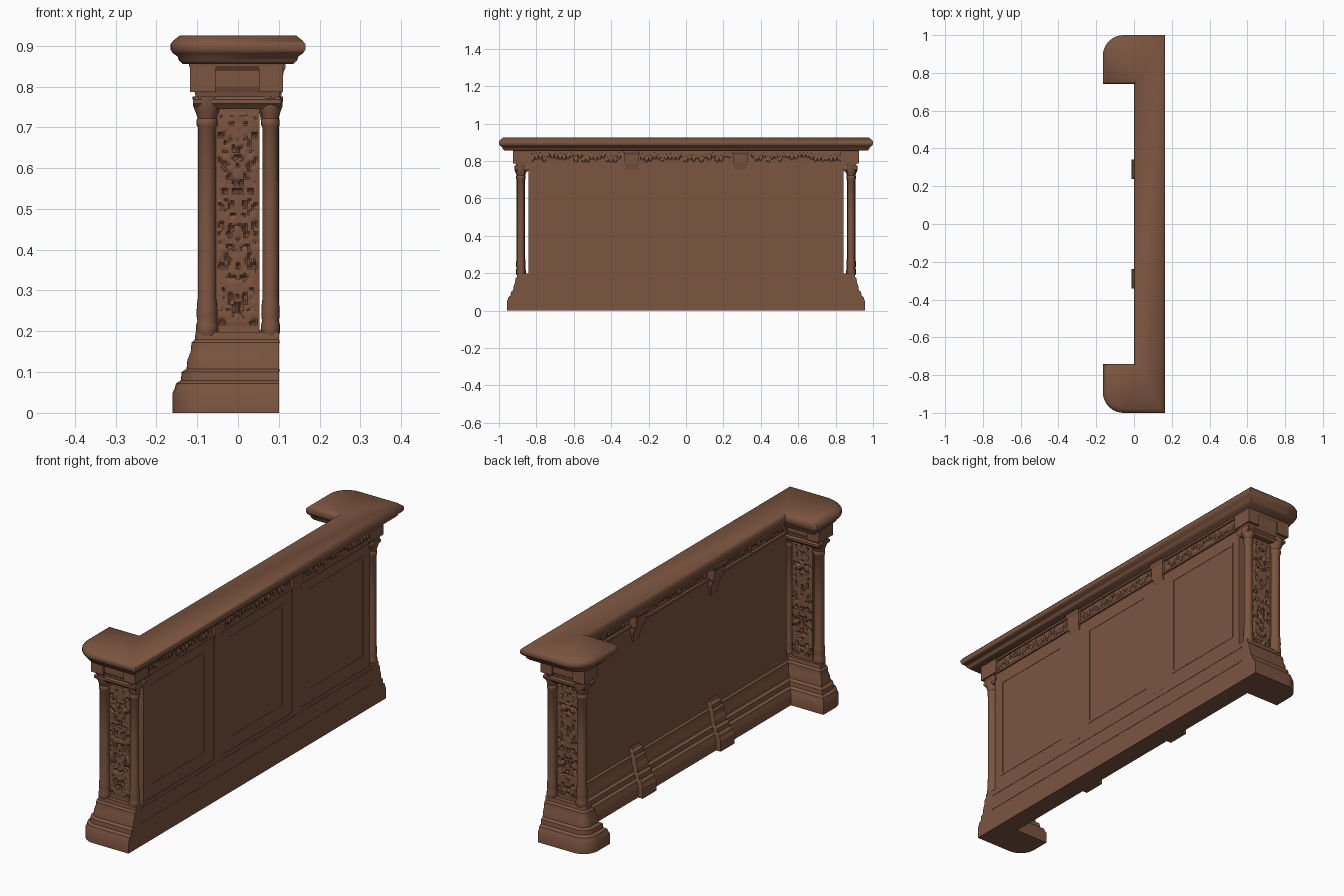
import bpy, bmesh, math, random
from mathutils import Vector, noise

if "Cube" in bpy.data.objects:
    bpy.data.objects.remove(bpy.data.objects["Cube"])

random.seed(4)
wood = bpy.data.materials.new("brown wood")
wood.diffuse_color = (0.2, 0.09, 0.051, 1)
wood.use_nodes = True
wood.node_tree.nodes["Principled BSDF"].inputs["Base Color"].default_value = wood.diffuse_color


def finish(name, bm, smooth=False, angle=35):
    bmesh.ops.recalc_face_normals(bm, faces=bm.faces[:])
    me = bpy.data.meshes.new(name)
    bm.to_mesh(me)
    bm.free()
    me.materials.append(wood)
    ob = bpy.data.objects.new(name, me)
    bpy.context.collection.objects.link(ob)
    if smooth:
        bpy.ops.object.select_all(action='DESELECT')
        ob.select_set(True)
        bpy.context.view_layer.objects.active = ob
        bpy.ops.object.shade_smooth_by_angle(angle=math.radians(angle))
    return ob


def loft(name, rings, smooth=False, angle=35):
    bm = bmesh.new()
    rows = [[bm.verts.new(p) for p in r] for r in rings]
    n = len(rows[0])
    for a, b in zip(rows, rows[1:]):
        for i in range(n):
            j = (i + 1) % n
            bm.faces.new((a[i], a[j], b[j], b[i]))
    caps = [bm.faces.new(rows[0]), bm.faces.new(rows[-1])]
    bmesh.ops.triangulate(bm, faces=caps)
    return finish(name, bm, smooth, angle)


def rect(x0, x1, y0, y1, z):
    return [(x0, y0, z), (x1, y0, z), (x1, y1, z), (x0, y1, z)]


def box(name, x0, x1, y0, y1, z0, z1):
    return loft(name, [rect(x0, x1, y0, y1, z0), rect(x0, x1, y0, y1, z1)])


def lathe(name, cx, cy, profile, n=16):
    return loft(name, [[(cx + r * math.cos(2 * math.pi * i / n),
                         cy + r * math.sin(2 * math.pi * i / n), z)
                        for i in range(n)] for r, z in profile], True)


def u_ring(z, x1, x0, xi, ye, yi, rad):
    """U-shaped plan with rounded outer corners on the -x side."""
    half = [(x1, ye)]
    for k in range(9):
        a = math.pi / 2 * (1 + k / 8)
        half.append((x0 + rad + rad * math.cos(a), ye - rad + rad * math.sin(a)))
    half += [(x0, yi), (xi, yi)]
    return [(x, y, z) for x, y in half] + [(x, -y, z) for x, y in reversed(half)]


# Counter top: U-shaped slab with moulded edge
top_profile = [(0.03, 0.855), (0.02, 0.864), (0.017, 0.874), (0.006, 0.881), (0.0, 0.89),
               (0.0, 0.904), (0.006, 0.912), (0.022, 0.925)]
loft("counter_top", [u_ring(z, 0.165 - d, -0.165 + d, d * 0.6, 1 - d, 0.74 + d * 0.6, 0.11 - d)
                     for d, z in top_profile], True, 55)

# Stepped plinth, flat on the +x side
base_profile = [(0, 0), (0, 0.05), (0.005, 0.06), (0.008, 0.072), (0.02, 0.08), (0.022, 0.1),
                (0.034, 0.108), (0.036, 0.13), (0.044, 0.15), (0.046, 0.172), (0.054, 0.18),
                (0.056, 0.198)]
loft("plinth", [u_ring(z, 0.1, -0.16 + d, 0.01 + d, 0.958 - d, 0.795 + d, 0.075 - d)
                for d, z in base_profile], True)

# Main wall, with shallow panels and pilasters on the outer face
box("wall", 0.066, 0.098, -0.842, 0.842, 0.18, 0.87)
for y0, y1 in [(-0.80, -0.38), (-0.20, 0.20), (0.38, 0.80)]:
    for a, b, c, d in [(y0, y1, 0.25, 0.262), (y0, y1, 0.72, 0.732),
                       (y0, y0 + 0.012, 0.25, 0.732), (y1 - 0.012, y1, 0.25, 0.732)]:
        box("panel_moulding", 0.097, 0.0995, a, b, c, d)
for z in (0.1, 0.17):
    box("base_moulding", 0.098, 0.1015, -0.86, 0.86, z, z + 0.008)

# Frieze ledge and carved frieze
for x0, x1 in [(0.054, 0.068), (0.096, 0.106)]:
    box("frieze_ledge", x0, x1, -0.85, 0.85, 0.782, 0.792)
    box("frieze_top_rail", x0, x1, -0.85, 0.85, 0.846, 0.862)
bm = bmesh.new()
for xs in (0.064, 0.099):
    y = -0.82
    while y < 0.83:
        if abs(abs(y) - 0.29) > 0.05:
            r = random.uniform(0.008, 0.014)
            v = bmesh.ops.create_icosphere(bm, subdivisions=1, radius=r)['verts']
            bmesh.ops.scale(bm, vec=(0.7, 1, 1.5), verts=v)
            bmesh.ops.translate(bm, vec=(xs, y, random.uniform(0.806, 0.833)), verts=v)
        y += 0.021
finish("frieze_carving", bm, True)

# Pilasters: brackets on top, stepped foot blocks below
for y in (-0.29, 0.29):
    box("pilaster", 0.097, 0.1, y - 0.032, y + 0.032, 0.2, 0.78)
    loft("pilaster_foot", [rect(-0.014 + d, 0.0995, y - 0.052 + d * 0.3, y + 0.052 - d * 0.3, z)
                           for d, z in base_profile + [(0.07, 0.205), (0.074, 0.215)]])
    # bracket section steps outwards as it rises
    br = [(0.0, 0.014, 0.70), (0.008, 0.020, 0.715), (0.014, 0.032, 0.755), (0.022, 0.033, 0.775),
          (0.028, 0.038, 0.79), (0.032, 0.038, 0.835), (0.04, 0.044, 0.845), (0.042, 0.044, 0.866)]
    loft("bracket", [rect(0.066 - d * 1.2, 0.092 + d * 0.6, y - w, y + w, z)
                     for d, w, z in br])


def carved_panel(name, y, out, x0=-0.054, x1=0.053, z0=0.195, z1=0.755, nx=22, nz=110):
    """Raised foliage surface facing the out direction, closed back to a board."""
    bm = bmesh.new()
    grid = []
    for k in range(nz + 1):
        row = []
        for i in range(nx + 1):
            u, t = i / nx, k / nz
            x, z = x0 + (x1 - x0) * u, z0 + (z1 - z0) * t
            edge = min(u, 1 - u) * 0.10
            h = 0.009
            if edge > 0.006 and 0.04 < t < 0.96:
                f = noise.noise(Vector((abs(u - 0.5) * 9, z * 65, 3.0 + out)))
                h = 0.011 if f > -0.2 else 0.011 - min(0.008, (-0.2 - f) * 0.05)
                h += 0.002 * noise.noise(Vector((x * 150, z * 150, 1)))
            row.append(bm.verts.new((x, y + out * h, z)))
        grid.append(row)
    for a, b in zip(grid, grid[1:]):
        for i in range(nx):
            bm.faces.new((a[i], a[i + 1], b[i + 1], b[i]))
    rim = [e for e in bm.edges if e.is_boundary]
    new = bmesh.ops.extrude_edge_only(bm, edges=rim)['geom']
    for v in new:
        if isinstance(v, bmesh.types.BMVert):
            v.co.y = y
    finish(name, bm, True)


def column_profile(r):
    return [(r * 1.0, 0.19), (r * 1.15, 0.2), (r * 1.15, 0.215), (r * 1.0, 0.225), (r * 1.1, 0.24),
            (r * 1.05, 0.265), (r * 0.96, 0.28), (r * 0.96, 0.5), (r * 0.95, 0.7), (r * 1.1, 0.705),
            (r * 1.1, 0.718), (r * 0.98, 0.722), (r * 1.15, 0.735), (r * 1.45, 0.752), (r * 1.5, 0.775)]


# Capital block profile: outward offset and height
cap_profile = [(0.0, 0.745), (0.006, 0.752), (0.012, 0.758), (0.012, 0.768), (0.006, 0.775),
               (0.008, 0.785), (0.014, 0.8), (0.014, 0.838), (0.022, 0.85), (0.024, 0.866)]
for s in (-1, 1):
    # end piers: two columns, a board carved on both faces, capital
    for x, r in [(-0.076, 0.0235), (0.0795, 0.0205)]:
        lathe("pier_column", x, s * 0.883, column_profile(r))
    carved_panel("outer_carved_panel", s * 0.872, s)
    carved_panel("inner_carved_panel", s * 0.872, -s)
    loft("pier_capital", [rect(-0.098 - d, 0.098 + d * 0.6, s * (0.845 - d), s * (0.903 + d), z)
                          for d, z in cap_profile])
    # raised corner blocks on the capital
    for x0, x1 in [(-0.118, -0.055), (0.052, 0.11)]:
        box("capital_block", x0, x1, s * 0.823, s * 0.925, 0.787, 0.852)
